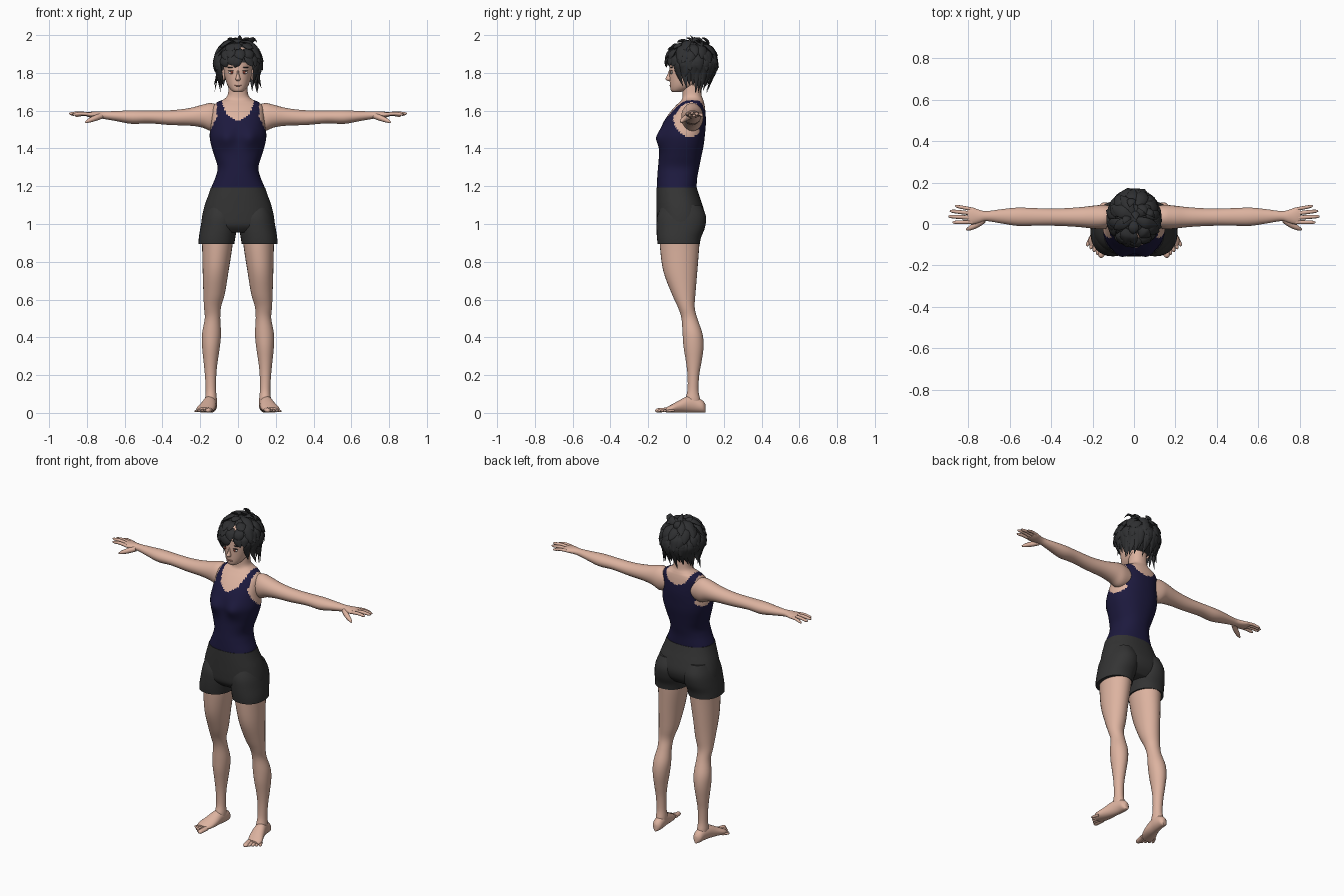
import bpy, bmesh, math, random
from mathutils import Vector, Matrix

random.seed(4)
cube = bpy.data.objects.get("Cube")
if cube:
    bpy.data.objects.remove(cube)


def material(name, r, g, b):
    m = bpy.data.materials.new(name)
    m.use_nodes = True
    m.diffuse_color = (r, g, b, 1)
    m.node_tree.nodes["Principled BSDF"].inputs["Base Color"].default_value = (r, g, b, 1)
    return m


SKIN = material("skin", .72, .45, .35)
NAVY = material("navy cloth", .012, .01, .048)
CLOTH = material("charcoal cloth", .034, .034, .034)
HAIR = material("dark hair", .028, .029, .031)
WHITE = material("eye white", .75, .7, .66)
IRIS = material("red brown iris", .2, .04, .025)
LIP = material("lip", .5, .23, .18)


def finish(name, bm, mats, rule=None):
    """Turn a bmesh into a smooth object; rule picks a material per face centre."""
    bmesh.ops.recalc_face_normals(bm, faces=bm.faces)
    for f in bm.faces:
        f.smooth = True
        if rule:
            f.material_index = rule(f.calc_center_median())
    for e in bm.edges:
        e.smooth = e.calc_face_angle(0) < .9
    mesh = bpy.data.meshes.new(name)
    bm.to_mesh(mesh)
    for m in mats:
        mesh.materials.append(m)
    ob = bpy.data.objects.new(name, mesh)
    bpy.context.collection.objects.link(ob)
    return ob


def pair(name, bm, mat):
    """Make the left part and its mirrored right twin."""
    finish("left_" + name, bm, [mat])
    bmesh.ops.scale(bm, vec=(-1, 1, 1), verts=bm.verts)
    finish("right_" + name, bm, [mat])


def spline(a, b, c, d, t):
    return [.5 * (2 * q + (r - p) * t + (2 * p - 5 * q + 4 * r - s) * t * t
                  + (3 * q - p - 3 * r + s) * t ** 3) for p, q, r, s in zip(a, b, c, d)]


def loft(bm, rings, sides=24, steps=4, power=2):
    """Skin smoothly through rings of (centre, half axis u, half axis v)."""
    flat = [[*c, *u, *v] for c, u, v in rings]
    flat = [flat[0]] + flat + [flat[-1]]
    path = [spline(*flat[i:i + 4], s / steps) for i in range(len(rings) - 1) for s in range(steps)]
    path.append(flat[-1])
    loops = []
    for r in path:
        c, u, v = Vector(r[:3]), Vector(r[3:6]), Vector(r[6:])
        loop = []
        for k in range(sides):
            a = math.tau * k / sides
            x, y = math.cos(a), math.sin(a)
            x, y = [math.copysign(abs(w) ** (2 / power), w) for w in (x, y)]
            loop.append(bm.verts.new(c + u * x + v * y))
        loops.append(loop)
    for p, q in zip(loops, loops[1:]):
        for k in range(sides):
            n = (k + 1) % sides
            bm.faces.new((p[k], p[n], q[n], q[k]))
    bm.faces.new(loops[0])
    bm.faces.new(loops[-1])


def level(z, x0, x1, y0, y1):
    """Horizontal ring given by its extents."""
    return (((x0 + x1) / 2, (y0 + y1) / 2, z), ((x1 - x0) / 2, 0, 0), (0, (y1 - y0) / 2, 0))


def centred(table):
    return [level(z, -r, r, y0, y1) for z, r, y0, y1 in table]


def tube(bm, pts, radii, flat=1.0, out=None, sides=10):
    """Tapered tube along points; out gives the direction that flat squashes."""
    pts = [Vector(p) for p in pts]
    rings = []
    for i, p in enumerate(pts):
        t = (pts[min(i + 1, len(pts) - 1)] - pts[max(i - 1, 0)]).normalized()
        o = out(p) if out else Vector((0, 0, 1))
        u = t.cross(o).normalized()
        rings.append((p, u * radii[i], u.cross(t) * radii[i] * flat))
    loft(bm, rings, sides, 3)


def blob(bm, centre, radii):
    m = Matrix.Translation(centre) @ Matrix.Diagonal((*radii, 1))
    return bmesh.ops.create_uvsphere(bm, u_segments=24, v_segments=16, radius=1, matrix=m)["verts"]


# Torso with neck: skin shows through the neckline and armholes
bm = bmesh.new()
loft(bm, centred([
    (1.165, .138, -.15, .05), (1.19, .142, -.154, .055), (1.25, .118, -.152, .06),
    (1.3, .108, -.148, .07), (1.36, .125, -.143, .082), (1.42, .143, -.14, .094),
    (1.47, .15, -.138, .1), (1.53, .142, -.123, .105), (1.58, .138, -.093, .104),
    (1.62, .132, -.06, .1), (1.645, .11, -.035, .095), (1.66, .076, -.022, .09),
    (1.68, .056, -.018, .083), (1.72, .05, -.018, .08), (1.77, .05, -.01, .08)]), 72, 6, 2.25)
for v in bm.verts:
    if v.co.y < -.03:
        v.co.y -= .026 * math.exp(-((abs(v.co.x) - .065) / .045) ** 2 - ((v.co.z - 1.455) / .05) ** 2)


def torso_rule(c):
    depth = .115 if c.y < .03 else .075
    neck = c.z > 1.665 or (c.x / .084) ** 2 + ((c.z - 1.665) / depth) ** 2 < 1
    arm = abs(c.x) > .112 and ((c.y - .02) / .088) ** 2 + ((c.z - 1.565) / .105) ** 2 < 1
    return 0 if neck or arm else 1


finish("torso_with_tank_top", bm, [SKIN, NAVY], torso_rule)

# Shorts: hips and two flared legs
bm = bmesh.new()
loft(bm, centred([
    (1.192, .144, -.156, .057), (1.15, .158, -.157, .07), (1.1, .176, -.157, .087),
    (1.04, .19, -.156, .102), (.99, .192, -.15, .09), (.955, .17, -.12, .06)]), 48, 4, 2.3)
finish("shorts_hips", bm, [CLOTH])
bm = bmesh.new()
loft(bm, [level(*r) for r in [
    (1.1, .03, .165, -.13, .08), (1.04, .006, .187, -.153, .106), (.98, .006, .199, -.156, .1),
    (.93, .014, .207, -.154, .08), (.893, .02, .21, -.15, .073)]], 32, 4, 2.2)
pair("shorts_leg", bm, CLOTH)

# Legs
bm = bmesh.new()
loft(bm, [level(*r) for r in [
    (.96, .025, .195, -.14, .075), (.88, .03, .19, -.138, .07), (.75, .05, .187, -.12, .06),
    (.63, .07, .183, -.075, .05), (.56, .09, .18, -.043, .046), (.5, .094, .176, -.024, .06),
    (.42, .09, .19, -.018, .087), (.35, .096, .19, -.013, .093), (.27, .108, .182, 0, .082),
    (.2, .115, .175, .008, .07), (.12, .116, .171, .008, .066), (.07, .112, .174, -.005, .075),
    (.03, .115, .17, -.005, .08)]], 28)
pair("leg", bm, SKIN)

# Feet with toes, turned outward
bm = bmesh.new()
loft(bm, [((x, y, h), (w, 0, 0), (0, 0, h)) for x, y, w, h in [
    (.14, .103, .012, .022), (.141, .088, .027, .032), (.143, .05, .032, .042),
    (.15, .01, .036, .044), (.16, -.035, .043, .033), (.173, -.075, .046, .022),
    (.18, -.105, .034, .014)]], 24)
for i in range(5):
    root = Vector((.15, -.1, .016)).lerp(Vector((.208, -.065, .012)), i / 4)
    tip = Vector((.16, -.163, .011)).lerp(Vector((.227, -.107, .008)), i / 4)
    r = .016 if i == 0 else .0115 - i * .0007
    tube(bm, [root, root.lerp(tip, .55), root.lerp(tip, .85), tip], [r, r, r * .9, r * .3], .75)
bmesh.ops.translate(bm, vec=(0, 0, .001), verts=bm.verts)
pair("foot", bm, SKIN)

# Arms, stretched sideways
bm = bmesh.new()
loft(bm, [((x, y, z), (0, ry, 0), (0, 0, rz)) for x, y, z, ry, rz in [
    (.08, .038, 1.565, .045, .055), (.14, .034, 1.566, .058, .074), (.19, .033, 1.571, .056, .06),
    (.26, .033, 1.567, .048, .046), (.36, .033, 1.563, .042, .039), (.47, .034, 1.567, .042, .034),
    (.56, .035, 1.566, .044, .036), (.64, .037, 1.571, .034, .027), (.71, .038, 1.576, .024, .02),
    (.745, .037, 1.578, .031, .018), (.78, .039, 1.579, .041, .015), (.803, .041, 1.58, .036, .01)]], 24)
pair("arm", bm, SKIN)

# Fingers and thumb
bm = bmesh.new()
for root_y, tip, r in [(.071, (.862, .087, 1.572), .0085), (.051, (.888, .063, 1.58), .0095),
                       (.03, (.895, .037, 1.585), .01), (.009, (.875, .008, 1.581), .0095)]:
    a, b = Vector((.78, root_y, 1.58)), Vector(tip)
    mid = a.lerp(b, .5) + Vector((0, 0, .004))
    tube(bm, [a, mid, a.lerp(b, .88), b], [r, r, r * .8, r * .3])
tube(bm, [(.725, .02, 1.572), (.757, -.003, 1.56), (.79, -.02, 1.547), (.808, -.027, 1.538)],
     [.016, .015, .011, .004])
pair("fingers", bm, SKIN)

# Head with nose and ears
bm = bmesh.new()
loft(bm, centred([
    (1.698, .018, -.07, -.035), (1.708, .036, -.08, .005), (1.735, .056, -.085, .06),
    (1.78, .07, -.087, .1), (1.83, .077, -.088, .118), (1.88, .08, -.085, .122),
    (1.93, .066, -.06, .105), (1.955, .03, -.01, .06)]), 40, 4, 2.1)
loft(bm, centred([(1.815, .005, -.09, -.07), (1.79, .007, -.098, -.07),
                  (1.768, .013, -.109, -.07), (1.757, .008, -.096, -.07)]), 16)
for s in (-1, 1):
    blob(bm, (s * .076, .025, 1.79), (.011, .02, .03))
finish("head", bm, [SKIN])

# Face details
for name, mat, centre, radii in [
        ("eye", WHITE, (.034, -.077, 1.802), (.016, .006, .008)),
        ("iris", IRIS, (.033, -.081, 1.802), (.007, .004, .008)),
        ("lashes", HAIR, (.035, -.078, 1.811), (.018, .007, .0025)),
        ("eyebrow", HAIR, (.036, -.077, 1.829), (.02, .006, .003))]:
    bm = bmesh.new()
    blob(bm, centre, radii)
    pair(name, bm, mat)
bm = bmesh.new()
blob(bm, (0, -.083, 1.733), (.02, .005, .0045))
finish("mouth", bm, [LIP])

# Hair cap, cut away over the face
CENTRE = Vector((0, .03, 1.855))
bm = bmesh.new()
verts = blob(bm, CENTRE, (.11, .118, .112))
bmesh.ops.delete(bm, geom=[v for v in verts if v.co.y < .005 and v.co.z < 1.85], context="VERTS")
finish("hair_cap", bm, [HAIR])


def scalp(turn, tilt, r=1.0):
    s = math.sin(tilt)
    return CENTRE + r * Vector((.113 * s * math.sin(turn), -.122 * s * math.cos(turn), .115 * math.cos(tilt)))


def outward(p):
    return (p - CENTRE).normalized()


def lock(bm, pts, width):
    tube(bm, pts, [width * k for k in (.5, 1, .8, .04)], .38, outward, 8)


# Layered locks flowing from the crown
bm = bmesh.new()
for tilt, count in ((.15, 6), (.55, 11), (.9, 15), (1.2, 17)):
    for i in range(count):
        turn = math.tau * (i + random.uniform(-.3, .3)) / count + tilt
        front = math.cos(turn) > .6
        span = random.uniform(.45, .6) if front else random.uniform(.65, .95)
        twist = random.uniform(-.25, .25)
        lock(bm, [scalp(turn, tilt, .97), scalp(turn + twist * .3, tilt + span * .4, 1.07),
                  scalp(turn + twist * .7, tilt + span * .75, 1.11),
                  scalp(turn + twist, tilt + span, random.uniform(1.1, 1.24))], random.uniform(.024, .032))
# Long locks round the sides and nape
for i in range(22):
    turn = 1.0 + (math.tau - 2.0) * i / 21 + random.uniform(-.06, .06)
    r = random.uniform(.085, .125)
    tip = (r * 1.05 * math.sin(turn), .03 - .08 * math.cos(turn), random.uniform(1.685, 1.74))
    lock(bm, [scalp(turn, 1.3), scalp(turn, 1.65, 1.1), scalp(turn, 2.05, 1.1), tip],
         random.uniform(.02, .028))
# Loose tufts on top
for x, y, z in [(.01, .02, 2.0), (-.05, .0, 1.985), (.06, .05, 1.985), (-.02, .08, 1.985), (.1, .03, 1.96)]:
    lock(bm, [(x * .4, y + .04, 1.95), (x * .6, y + .035, 1.965), (x * .85, y + .02, 1.98), (x, y, z)], .02)
finish("hair_locks", bm, [HAIR])
